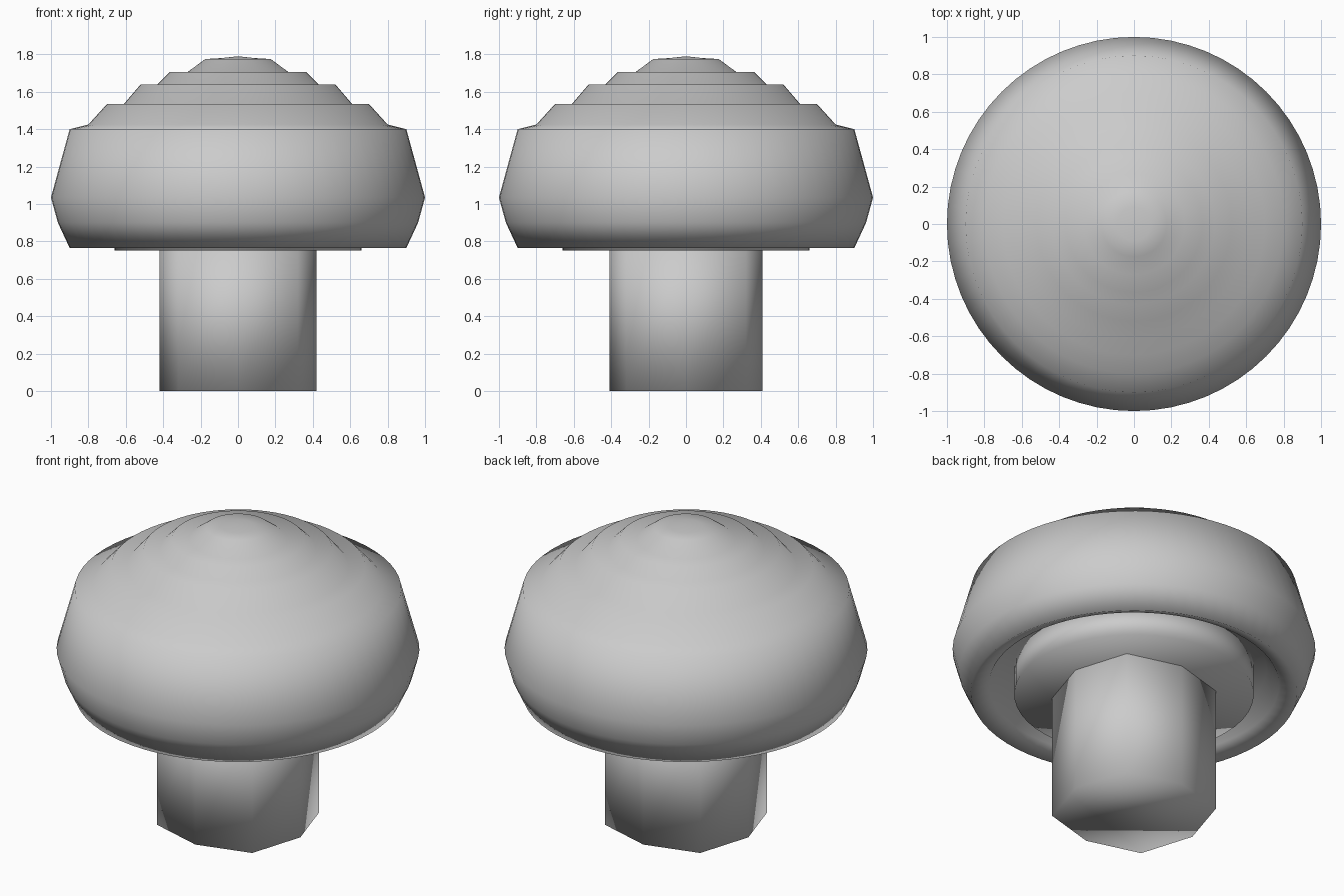
import bpy, bmesh, math

if "Cube" in bpy.data.objects:
    bpy.data.objects.remove(bpy.data.objects["Cube"])

# One plain grey for the whole model
grey = bpy.data.materials.new("plain_grey")
grey.diffuse_color = (0.6, 0.6, 0.6, 1)
grey.use_nodes = True
grey.node_tree.nodes["Principled BSDF"].inputs["Base Color"].default_value = grey.diffuse_color


def finish(name, bm):
    bmesh.ops.recalc_face_normals(bm, faces=bm.faces[:])
    mesh = bpy.data.meshes.new(name)
    bm.to_mesh(mesh)
    bm.free()
    mesh.materials.append(grey)
    for p in mesh.polygons:
        p.use_smooth = True
    obj = bpy.data.objects.new(name, mesh)
    bpy.context.collection.objects.link(obj)
    return obj


def lathe(name, profile, sides):
    """Revolve (radius, z) points around z; radius 0 makes a pole."""
    bm = bmesh.new()
    rings = []
    for r, z in profile:
        if r == 0:
            rings.append([bm.verts.new((0, 0, z))] * sides)
        else:
            rings.append([bm.verts.new((r * math.cos(2 * math.pi * i / sides),
                                        r * math.sin(2 * math.pi * i / sides), z))
                          for i in range(sides)])
    for a, b in zip(rings, rings[1:]):
        for i in range(sides):
            j = (i + 1) % sides
            quad = list(dict.fromkeys((a[i], a[j], b[j], b[i])))
            bm.faces.new(quad)
    return finish(name, bm)


# Cap: stepped dome, rounded side and hollow underside
lathe("mushroom_cap", [
    (0, 1.79), (0.09, 1.78), (0.175, 1.775), (0.27, 1.705), (0.365, 1.705),
    (0.43, 1.64), (0.52, 1.64), (0.61, 1.535), (0.70, 1.535), (0.80, 1.425),
    (0.90, 1.40), (1.0, 1.035), (0.963, 0.90), (0.90, 0.765),
    (0.80, 0.81), (0.73, 0.92), (0, 0.95)], 64)

# Gill disc: shallow drum tucked under the cap
lathe("gill_disc", [(0, 0.93), (0.66, 0.93), (0.66, 0.75), (0, 0.75)], 48)

# Stem: eight-sided, slightly squarish column
bm = bmesh.new()
outline = [(0.42, 0), (0.32, 0.32), (0, 0.41), (-0.32, 0.32),
           (-0.42, 0), (-0.32, -0.32), (0, -0.41), (0.32, -0.32)]
base = bm.faces.new([bm.verts.new((x, y, 0)) for x, y in outline])
ext = bmesh.ops.extrude_face_region(bm, geom=[base], use_keep_orig=True)
top = [g for g in ext["geom"] if isinstance(g, bmesh.types.BMVert)]
bmesh.ops.translate(bm, verts=top, vec=(0, 0, 0.80))
finish("stem", bm)
